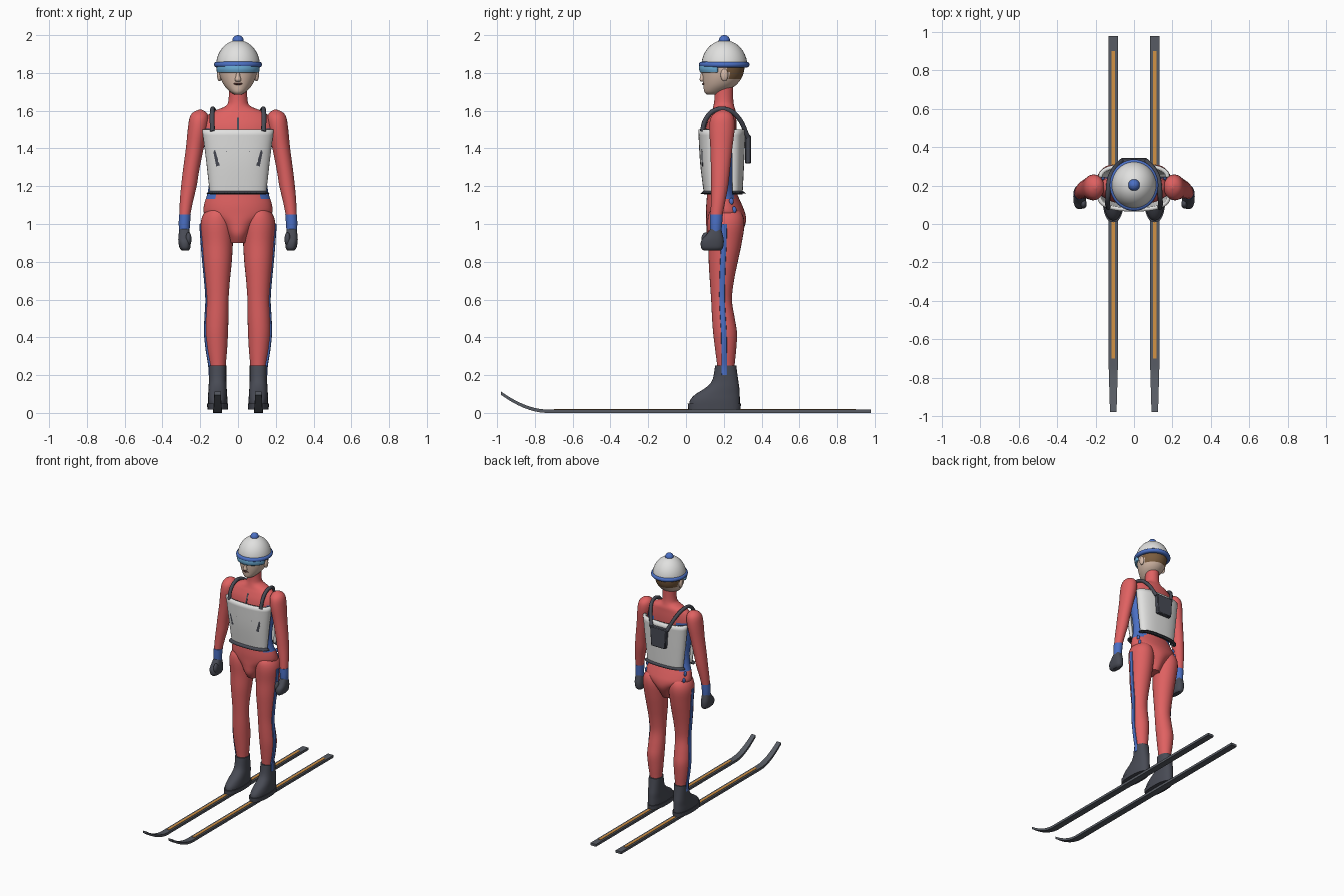
import bpy, bmesh, math
from mathutils import Vector, Matrix

cube = bpy.data.objects.get("Cube")
if cube:
    bpy.data.objects.remove(cube, do_unlink=True)


def material(name, r, g, b):
    m = bpy.data.materials.new(name)
    m.use_nodes = True
    m.diffuse_color = (r, g, b, 1)
    m.node_tree.nodes["Principled BSDF"].inputs["Base Color"].default_value = (r, g, b, 1)
    return m


RED = material("suit_red", 0.74, 0.12, 0.12)
BLUE = material("trim_blue", 0.07, 0.16, 0.55)
WHITE = material("vest_white", 0.75, 0.75, 0.74)
DARK = material("dark_grey", 0.065, 0.07, 0.09)
SKI = material("ski_grey", 0.095, 0.105, 0.125)
ORANGE = material("ski_orange", 0.65, 0.29, 0.06)
SKIN = material("skin", 0.68, 0.5, 0.4)
HAIR = material("hair_brown", 0.2, 0.11, 0.05)
GLASS = material("goggle_blue", 0.15, 0.42, 0.68)
LIPS = material("lip_brown", 0.15, 0.06, 0.05)


def finish(name, bm, mats, rule=None, angle=40):
    """Turn a bmesh into a shaded, coloured object."""
    bm.normal_update()
    me = bpy.data.meshes.new(name)
    for f in bm.faces:
        f.smooth = True
        if rule:
            f.material_index = rule(f.calc_center_median())
    bm.to_mesh(me)
    bm.free()
    me.set_sharp_from_angle(angle=math.radians(angle))
    for m in mats:
        me.materials.append(m)
    ob = bpy.data.objects.new(name, me)
    bpy.context.collection.objects.link(ob)
    return ob


def smooth_keys(keys, sub):
    """Catmull-Rom interpolation between key rings."""
    out = []
    last = len(keys) - 1
    for i in range(last):
        p = [keys[max(0, min(last, i + k))] for k in (-1, 0, 1, 2)]
        for j in range(sub):
            t = j / sub
            out.append([b + 0.5 * t * (c - a + t * (2 * a - 5 * b + 4 * c - d + t * (3 * (b - c) + d - a)))
                        for a, b, c, d in zip(*p)])
    return out + [list(keys[-1])]


def loft(name, keys, mats, side=1, sub=4, seg=28, n=2.0, arc=None, rule=None):
    """Skin elliptical rings (z, cx, cy, rx, ry); an arc in degrees leaves an open shell."""
    bm = bmesh.new()
    rings = []
    a0, a1 = arc or (0, 360)
    count = seg + 1 if arc else seg
    for z, cx, cy, rx, ry in smooth_keys(keys, sub):
        ring = []
        for i in range(count):
            a = math.radians(a0 + (a1 - a0) * i / seg)
            c, s = math.cos(a), math.sin(a)
            ring.append(bm.verts.new((side * cx + max(rx, 0.003) * math.copysign(abs(c) ** (2 / n), c),
                                      cy + max(ry, 0.003) * math.copysign(abs(s) ** (2 / n), s), z)))
        rings.append(ring)
    for lo, hi in zip(rings, rings[1:]):
        for i in range(seg):
            j = (i + 1) % count
            bm.faces.new((lo[i], lo[j], hi[j], hi[i]))
    if not arc:
        bm.faces.new(rings[0][::-1])
        bm.faces.new(rings[-1])
    if keys[0][0] > keys[-1][0]:
        bmesh.ops.reverse_faces(bm, faces=bm.faces)
    return finish(name, bm, mats, rule)


def ball(name, loc, size, mat, cut=None):
    bm = bmesh.new()
    bmesh.ops.create_uvsphere(bm, u_segments=32, v_segments=20, radius=1)
    if cut is not None:
        bmesh.ops.bisect_plane(bm, geom=bm.verts[:] + bm.edges[:] + bm.faces[:],
                               plane_co=(0, 0, cut), plane_no=(0, 0, -1), clear_outer=True)
    bm.transform(Matrix.Translation(loc) @ Matrix.Diagonal((*size, 1)))
    return finish(name, bm, [mat])


def thicken(ob, depth):
    mod = ob.modifiers.new("thickness", "SOLIDIFY")
    mod.thickness, mod.offset = depth, -1


def tube(name, points, radius, mat):
    cu = bpy.data.curves.new(name, "CURVE")
    cu.dimensions = "3D"
    cu.bevel_depth, cu.bevel_resolution, cu.use_fill_caps = radius, 2, True
    sp = cu.splines.new("BEZIER")
    sp.bezier_points.add(len(points) - 1)
    for bp, p in zip(sp.bezier_points, points):
        bp.co = p
        bp.handle_left_type = bp.handle_right_type = "AUTO"
    cu.materials.append(mat)
    ob = bpy.data.objects.new(name, cu)
    bpy.context.collection.objects.link(ob)


def plate(name, outline, depth_at, mat, thick=0.008):
    """Thin plate from an (x, z) outline, laid on a surface y = depth_at(x, z)."""
    bm = bmesh.new()
    front = [bm.verts.new((x, depth_at(x, z) - thick / 2, z)) for x, z in outline]
    back = [bm.verts.new((x, depth_at(x, z) + thick / 2, z)) for x, z in outline]
    bm.faces.new(front)
    bm.faces.new(back[::-1])
    for i in range(len(front)):
        j = (i + 1) % len(front)
        bm.faces.new((front[j], front[i], back[i], back[j]))
    bmesh.ops.recalc_face_normals(bm, faces=bm.faces)
    finish(name, bm, [mat], angle=20)


def sweep(name, stations, mat, thick):
    """Flat bar along y from stations (y, bottom z, half width, centre x)."""
    bm = bmesh.new()
    rings = [[bm.verts.new((cx + dx * w, y, z + dz * thick)) for dx, dz in ((-1, 0), (1, 0), (1, 1), (-1, 1))]
             for y, z, w, cx in stations]
    for a, b in zip(rings, rings[1:]):
        for i in range(4):
            bm.faces.new((a[i], a[(i + 1) % 4], b[(i + 1) % 4], b[i]))
    bm.faces.new(rings[0])
    bm.faces.new(rings[-1])
    bmesh.ops.recalc_face_normals(bm, faces=bm.faces)
    finish(name, bm, [mat], angle=30)


# Torso with blue side panels
loft("torso", [(0.9, 0, .2, .045, .06), (0.945, 0, .2, .06, .088), (1.0, 0, .211, .1, .104),
               (1.05, 0, .211, .175, .104), (1.1, 0, .202, .18, .095), (1.17, 0, .19, .16, .078),
               (1.25, 0, .185, .153, .072), (1.35, 0, .183, .167, .078), (1.45, 0, .182, .186, .083),
               (1.52, 0, .187, .188, .08), (1.57, 0, .195, .165, .07), (1.597, 0, .2, .13, .063),
               (1.625, 0, .2, .065, .055), (1.66, 0, .2, .05, .05), (1.73, 0, .2, .048, .05)],
     [RED, BLUE], seg=48,
     rule=lambda c: int(abs(c.y - .195) < .062 and 1.13 < c.z < 1.5 and abs(c.x) > .08))

# Vest panels with a dark hem
hem = lambda c: int(c.z < 1.172)
top, low = 1.5, 1.16
thicken(loft("vest_front", [(low, 0, .147, .148, .052), (1.172, 0, .147, .15, .054), (1.33, 0, .145, .168, .071),
                            (top, 0, .143, .19, .078)], [WHITE, DARK], n=2.5, arc=(180, 360), rule=hem), .02)
thicken(loft("vest_back", [(low, 0, .246, .148, .052), (1.172, 0, .246, .15, .054), (1.33, 0, .244, .168, .064),
                           (top, 0, .244, .185, .071)], [WHITE, DARK], n=2.5, arc=(0, 180), rule=hem), .02)


def vest_y(x, z):
    t = (z - low) / (top - low)
    return .146 - (.055 + .025 * t) * (1 - (abs(x) / (.148 + .042 * t)) ** 2.5) ** .4


plate("vest_pocket_trim", [(-.064, 1.39), (-.058, 1.325), (.058, 1.325), (.064, 1.39), (.035, 1.352), (-.035, 1.352)],
      vest_y, DARK)
plate("collar_zip", [(-.005, 1.49), (.005, 1.49), (.005, 1.565), (-.005, 1.565)],
      lambda x, z: .1 + (z - 1.5) * .4, DARK)

# Back box
bm = bmesh.new()
bmesh.ops.create_cube(bm, size=1)
for v in bm.verts:
    v.co = Vector((v.co.x * (.13 + .02 * v.co.z), .328 + v.co.y * .032, 1.395 + v.co.z * .15))
bmesh.ops.bevel(bm, geom=bm.edges[:], offset=.005, segments=1, affect="EDGES")
finish("back_box", bm, [DARK])

for s, tag in ((1, "left_"), (-1, "right_")):
    # Straps and pocket pulls
    tube(tag + "strap", [(s * .135, .085, 1.49), (s * .137, .108, 1.56), (s * .135, .155, 1.603),
                         (s * .13, .22, 1.605), (s * .11, .275, 1.565), (s * .065, .328, 1.46)], .013, DARK)
    plate(tag + "pocket_pull", [(s * .122, 1.395), (s * .13, 1.38), (s * .115, 1.305), (s * .096, 1.31)],
          vest_y, DARK)

    # Arm, cuff and glove
    loft(tag + "arm", [(1.035, .283, .16, .028, .031), (1.12, .273, .17, .035, .038), (1.2, .26, .178, .041, .045),
                       (1.28, .249, .182, .043, .05), (1.4, .229, .187, .047, .058), (1.5, .213, .19, .053, .067),
                       (1.56, .206, .192, .051, .062), (1.59, .203, .195, .036, .04), (1.605, .2, .195, .008, .01)],
         [RED], side=s)
    loft(tag + "cuff", [(.955, .284, .158, .027, .029), (1.0, .284, .159, .03, .032), (1.05, .281, .161, .031, .034)],
         [BLUE], side=s)
    loft(tag + "glove", [(.86, .279, .138, .018, .045), (.875, .281, .138, .029, .058), (.91, .283, .14, .033, .06),
                         (.94, .284, .15, .031, .045), (.975, .284, .158, .025, .028)], [DARK], side=s, n=2.6)
    ball(tag + "thumb", (s * .262, .105, .92), (.016, .024, .035), DARK)

    # Leg with raised outer stripe
    leg = [(.2, .108, .212, .042, .043), (.25, .108, .211, .043, .046), (.33, .111, .21, .053, .055),
           (.42, .113, .207, .06, .063), (.5, .111, .198, .06, .06), (.6, .108, .188, .058, .055),
           (.7, .108, .19, .065, .064), (.8, .108, .197, .075, .077), (.9, .109, .207, .082, .088),
           (1.0, .111, .211, .087, .098), (1.06, .108, .208, .07, .085), (1.1, .1, .2, .03, .04)]
    loft(tag + "leg", leg, [RED], side=s)
    stripe = [(z, cx + rx - .002, (cy + .2) / 2 - .003, .009, .015) for z, cx, cy, rx, ry in leg[:10]]
    loft(tag + "leg_stripe", stripe, [BLUE], side=s, seg=12, n=3)
    for y, z, r in ((.24, 1.12, .012), (.255, 1.075, .012)):
        ball(tag + "hip_patch", (s * .161, y, z), (.009, r, r * 1.5), BLUE)

    # Boot and sole
    loft(tag + "boot", [(.04, .108, .151, .051, .134), (.07, .108, .154, .052, .131), (.1, .108, .168, .05, .116),
                        (.135, .108, .194, .048, .088), (.175, .108, .208, .046, .068), (.25, .108, .21, .046, .056)],
         [DARK], side=s, n=2.3)
    loft(tag + "boot_sole", [(.018, .108, .15, .054, .138), (.05, .108, .15, .056, .141)], [DARK],
         side=s, sub=1, n=2.4)

    # Ski with upturned tip and inlay
    x = s * .108
    tip = [(-.74 - .24 * t / 8, .096 * (t / 8) ** 1.8, .024 - .007 * t / 8, x) for t in range(9)]
    sweep(tag + "ski", [(.98, 0, .024, x)] + tip, SKI, .018)
    sweep(tag + "ski_inlay", [(.9, .016, .01, x), (-.7, .016, .01, x)], ORANGE, .005)

    # Ear
    ball(tag + "ear", (s * .098, .203, 1.79), (.013, .02, .034), SKIN)

# Head
loft("head", [(1.685, 0, .142, .018, .03), (1.7, 0, .152, .042, .055), (1.735, 0, .178, .074, .086),
              (1.78, 0, .193, .095, .105), (1.83, 0, .198, .104, .112), (1.87, 0, .2, .1, .11)],
     [SKIN, HAIR], seg=36, rule=lambda c: int(c.z > 1.765 and c.y > .225))
loft("nose", [(1.755, 0, .09, .012, .012), (1.765, 0, .088, .017, .016), (1.785, 0, .09, .011, .014),
              (1.82, 0, .092, .007, .008)], [SKIN], seg=14)
ball("lips", (0, .094, 1.742), (.024, .009, .006), LIPS)
ball("chin", (0, .118, 1.708), (.026, .02, .02), SKIN)

# Goggles
thicken(loft("goggles", [(1.802, 0, .197, .115, .122), (1.82, 0, .197, .119, .128), (1.84, 0, .197, .118, .127)],
             [GLASS], arc=(195, 345)), .02)

# Hat with rolled rim and bobble
ball("hat", (0, .203, 1.835), (.117, .122, .138), WHITE, cut=0)
rim = [(1.844 + .015 * math.sin(a), 0, .202, .113 + .014 * math.cos(a), .12 + .014 * math.cos(a))
       for a in [math.radians(30 * k - 90) for k in range(7)]]
loft("hat_rim", rim, [BLUE], sub=1, seg=40)
ball("hat_bobble", (0, .203, 1.97), (.03, .03, .03), BLUE)
